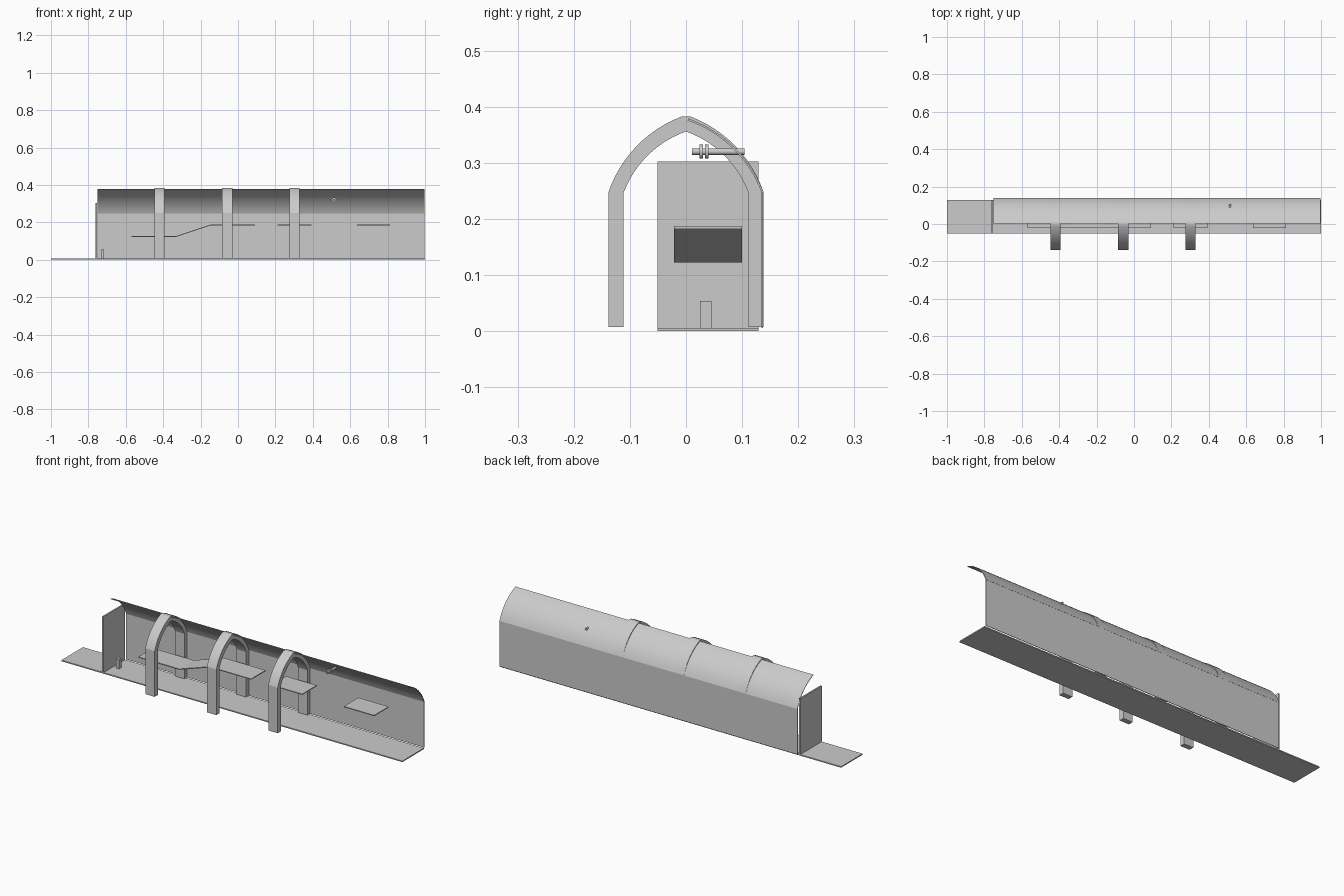
import bpy, bmesh, math
from mathutils import Vector

if "Cube" in bpy.data.objects:
    bpy.data.objects.remove(bpy.data.objects["Cube"])

grey = bpy.data.materials.new("light_grey")
grey.use_nodes = True
colour = (0.6, 0.6, 0.6, 1)
grey.diffuse_color = colour
grey.node_tree.nodes["Principled BSDF"].inputs["Base Color"].default_value = colour


def finish(name, bm, smooth=False):
    bmesh.ops.recalc_face_normals(bm, faces=bm.faces)
    mesh = bpy.data.meshes.new(name)
    bm.to_mesh(mesh)
    bm.free()
    obj = bpy.data.objects.new(name, mesh)
    bpy.context.collection.objects.link(obj)
    mesh.materials.append(grey)
    if smooth:
        bpy.ops.object.select_all(action='DESELECT')
        obj.select_set(True)
        bpy.context.view_layer.objects.active = obj
        bpy.ops.object.shade_smooth_by_angle(angle=math.radians(18))
    return obj


def strip(name, pairs, place, smooth=False):
    """Solid band: pairs of outline points, placed at both ends of the band."""
    bm = bmesh.new()
    rings = [[bm.verts.new(place(p, e)) for p, e in ((a, 0), (b, 0), (b, 1), (a, 1))]
             for a, b in pairs]
    for r, s in zip(rings, rings[1:]):
        for i in range(4):
            j = (i + 1) % 4
            bm.faces.new((r[i], r[j], s[j], s[i]))
    bm.faces.new(rings[0])
    bm.faces.new(rings[-1])
    return finish(name, bm, smooth)


def box(name, x, y, z):
    return strip(name, [((x[0], z[0]), (x[0], z[1])), ((x[1], z[0]), (x[1], z[1]))],
                 lambda p, e: (p[0], y[e], p[1]))


def arc(start, end, half_angle=math.radians(25), n=12):
    """Arc bulging outward and up from the spring point to the apex."""
    a, b = Vector(start), Vector(end)
    d = b - a
    side = Vector((-d.y, d.x)).normalized()
    radius = d.length / 2 / math.sin(half_angle)
    centre = (a + b) / 2 + side * radius * math.cos(half_angle)
    first = math.atan2(a.y - centre.y, a.x - centre.x)
    return [centre + radius * Vector((math.cos(t), math.sin(t)))
            for t in (first + 2 * half_angle * i / n for i in range(n + 1))]


# Floor, entrance ramp and walls
box("floor", (-0.752, 1), (-0.051, 0.129), (0, 0.006))
box("entrance_floor", (-1, -0.752), (-0.051, 0.129), (0, 0.006))
box("end_wall", (-0.761, -0.753), (-0.051, 0.129), (0.003, 0.302))
box("back_wall", (-0.75, 0.998), (0.1345, 0.1372), (0.006, 0.248))

# Curved half roof
outer = arc((0.138, 0.248), (0.004, 0.379))
inner = arc((0.1345, 0.248), (0.003, 0.3755))
strip("curved_roof", list(zip(outer, inner)),
      lambda p, e: ((-0.75, 0.998)[e], p[0], p[1]), True)

# Three pointed arches
outer = [(0.1378, 0.007)] + arc((0.1378, 0.249), (0.008, 0.3825))
inner = [(0.1115, 0.007)] + arc((0.1115, 0.246), (0, 0.356))
half = [(tuple(a), tuple(b)) for a, b in zip(outer, inner)]
mirrored = [((-a[0], a[1]), (-b[0], b[1])) for a, b in reversed(half)]
# Both halves share the inner apex
for i, centre in enumerate((-0.42, -0.058, 0.302)):
    strip(f"arch_{i + 1}", half + mirrored,
          lambda p, e: (centre + (-0.0275, 0.0275)[e], p[0], p[1]), True)

# Stepped counter and two flat tables
top = [(-0.57, 0.127), (-0.33, 0.127), (-0.15, 0.187), (0.092, 0.187)]
strip("stepped_counter", [((x, z), (x, z - 0.0045)) for x, z in top],
      lambda p, e: (p[0], (-0.021, 0.1)[e], p[1]))
box("middle_table", (0.212, 0.392), (-0.021, 0.1), (0.1825, 0.187))
box("far_table", (0.636, 0.814), (-0.021, 0.1), (0.1825, 0.187))

# Small post beside the end wall
box("small_post", (-0.733, -0.716), (0.025, 0.045), (0.006, 0.054))


# Rod with two collars, fixed through the roof
def cylinder(name, y0, y1, radius):
    bpy.ops.mesh.primitive_cylinder_add(
        vertices=20, radius=radius, depth=y1 - y0,
        location=(0.513, (y0 + y1) / 2, 0.32), rotation=(math.pi / 2, 0, 0))
    obj = bpy.context.object
    obj.name = name
    obj.data.materials.append(grey)
    bpy.ops.object.shade_smooth_by_angle(angle=math.radians(30))


cylinder("rod", 0.011, 0.104, 0.0057)
for i, y in enumerate((0.027, 0.037)):
    cylinder(f"rod_collar_{i + 1}", y - 0.003, y + 0.003, 0.0125)
